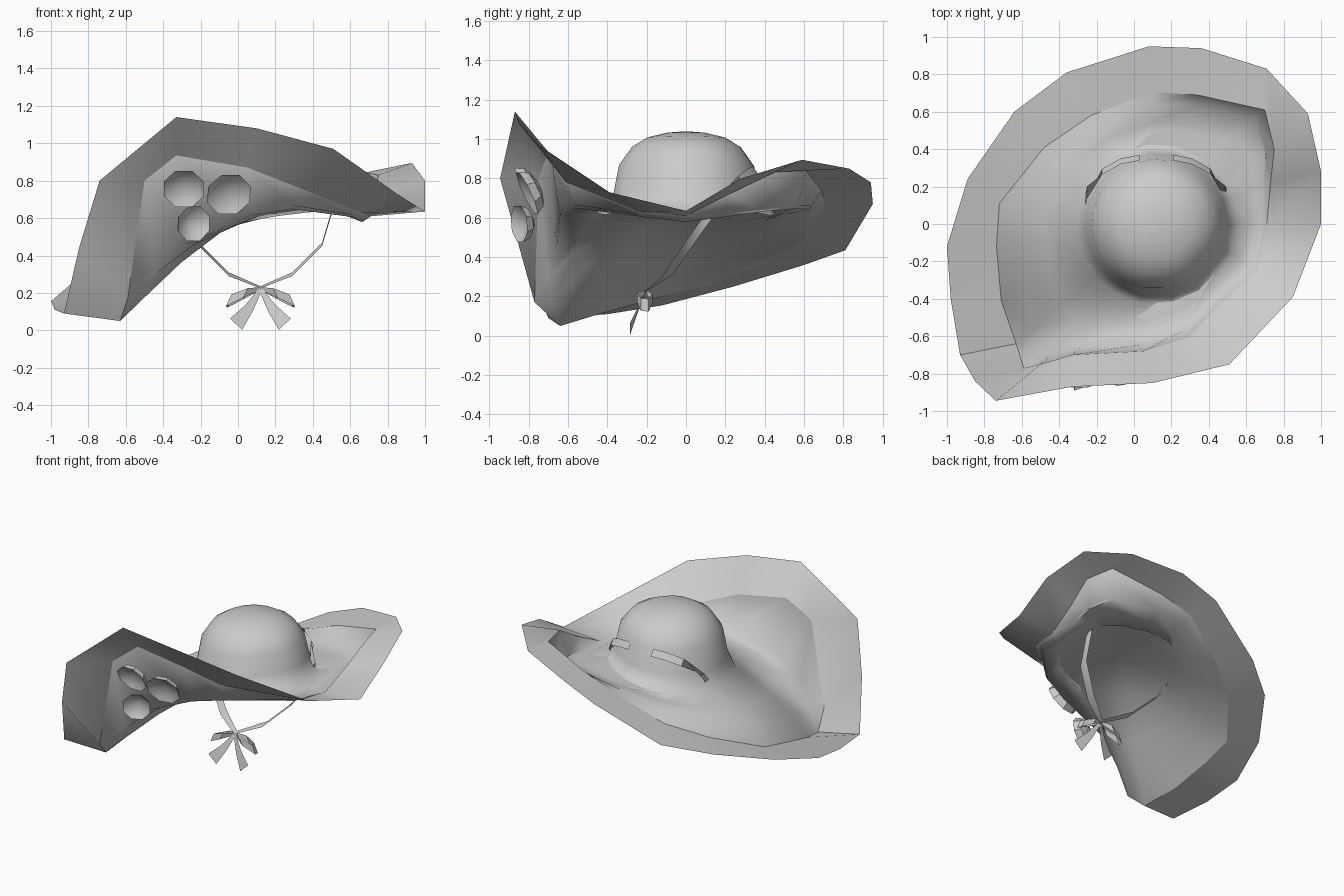
import bpy, bmesh
from math import sin, cos, pi, atan2, radians
from mathutils import Vector, Matrix

if "Cube" in bpy.data.objects:
    bpy.data.objects.remove(bpy.data.objects["Cube"])

CX, CY = 0.12, 0.0          # crown centre


def make(name, verts, faces, angle=60):
    me = bpy.data.meshes.new(name)
    me.from_pydata([tuple(v) for v in verts], [], faces)
    bm = bmesh.new()
    bm.from_mesh(me)
    bmesh.ops.recalc_face_normals(bm, faces=bm.faces)
    bm.to_mesh(me)
    bm.free()
    ob = bpy.data.objects.new(name, me)
    bpy.context.collection.objects.link(ob)
    bpy.context.view_layer.objects.active = ob
    for o in bpy.context.selected_objects:
        o.select_set(False)
    ob.select_set(True)
    bpy.ops.object.shade_smooth_by_angle(angle=radians(angle))
    return ob


def loft(name, rings, angle=60, tip=None):
    """Skin closed rings of equal length, optionally closed by a tip point."""
    n = len(rings[0])
    verts = [v for r in rings for v in r]
    faces = [(a * n + i, a * n + (i + 1) % n, (a + 1) * n + (i + 1) % n, (a + 1) * n + i)
             for a in range(len(rings) - 1) for i in range(n)]
    if tip is not None:
        verts.append(tip)
        k = (len(rings) - 1) * n
        faces += [(k + i, k + (i + 1) % n, len(verts) - 1) for i in range(n)]
    return make(name, verts, faces, angle)


def ribbon(name, path, across):
    """Flat strip: each path point is widened by its own half-width vector."""
    verts = []
    for p, w in zip(path, across):
        verts += [Vector(p) - Vector(w), Vector(p) + Vector(w)]
    faces = [(2 * i, 2 * i + 1, 2 * i + 3, 2 * i + 2) for i in range(len(path) - 1)]
    return make(name, verts, faces, 40)


# Seam where the cloth meets the frill, and the frill's outer edge
seam = [(.71, 0, .61), (.73, .22, .72), (.75, .4, .83), (.70, .61, .84), (.34, .69, .74),
        (.10, .705, .66), (-.23, .58, .47), (-.48, .41, .37), (-.72, .11, .25),
        (-.735, -.12, .2), (-.71, -.41, .12), (-.63, -.64, .05), (-.59, -.77, .17),
        (-.5, -.75, .8), (-.33, -.7, .935), (.05, -.68, .87), (.28, -.61, .78), (.66, -.24, .63)]
edge = [(1, 0, .635), (1, .28, .80), (.93, .59, .895), (.71, .83, .85), (.36, .94, .78),
        (.08, .95, .67), (-.36, .81, .435), (-.64, .6, .36), (-.89, .24, .25),
        (-1, -.12, .155), (-.98, -.4, .11), (-.93, -.70, .09), (-.85, -.84, .44),
        (-.74, -.945, .80), (-.33, -.87, 1.14), (.1, -.85, 1.08), (.51, -.75, .97), (.85, -.39, .73)]
seam, edge = [Vector(p) for p in seam], [Vector(p) for p in edge]


def brim_rings(sag, slope, radius):
    """Rings from the seam in to the crown base, sagging where the brim turns up."""
    base = []
    for i, p in enumerate(seam):
        a = atan2(p.y - CY, p.x - CX) % (2 * pi)
        if i == 0 and a > pi:
            a -= 2 * pi
        a = (a + i * 2 * pi / 18) / 2
        x, y = CX + radius * cos(a), CY + radius * sin(a)
        base.append(Vector((x, y, min(.65, .6 + slope * (x - CX)))))
    rings = [seam]
    for t, k in ((.78, 1), (.4, .5)):
        ring = []
        for b, s, d in zip(base, seam, sag):
            p = b.lerp(s, min(.88, t + max(d, 0) * .5) if k == 1 else t + max(d, 0) * .3)
            p.z = b.z + (s.z - b.z) * t - d * k
            ring.append(p)
        rings.append(ring)
    return rings + [base]


# Upper cloth: brim and crown in one sweep
rings = brim_rings([.02, .08, .15, .13, .05, -.02, -.05, -.06, -.06, -.05, -.05, -.03,
                    .05, .4, .36, .18, .08, .02], .12, .43)
base = rings[-1]
for f, h in ((.88, .25), (.81, .6), (.65, .82), (.46, .93), (.22, .985)):
    rings.append([Vector((CX + (b.x - CX) * f, CY + (b.y - CY) * f, b.z + (1.04 - b.z) * h))
                  for b in base])
loft("hat_cloth", rings, 75, (CX, CY, 1.04))

# Lining closing the underside
lining = brim_rings([.04, .1, .16, .15, .07, .01, -.02, -.03, -.03, -.02, 0, 0,
                     .08, .45, .4, .2, .1, .03], .2, .36)
loft("lining", lining, 75, (CX, CY, .63))

# Frill around the brim
loft("brim_frill", [seam, edge], 50)

# Ribbon over the back of the crown and down to the chin, and the bow halves
strap = [(.21, .355, .84), (.31, .335, .83), (.41, .28, .79), (.49, .17, .68), (.5, .13, .63),
         (.45, .01, .46), (.29, -.1, .3), (.12, -.2, .23)]
strap_w = [(0, -.015, .022)] * 3 + [(0, .032, .01)] * 4 + [(0, .015, .006)]
loop = [(.13, -.21, .22), (.2, -.25, .2), (.29, -.23, .16), (.28, -.19, .155),
        (.2, -.17, .19), (.13, -.2, .22)]
loop_w = [(0, 0, .01), (-.012, 0, .025), (-.015, 0, .032), (-.015, 0, .032),
          (-.012, 0, .025), (0, 0, .01)]
tail = [(.12, -.21, .22), (.18, -.25, .12), (.25, -.285, .033)]
tail_w = [(.008, 0, .005), (.02, 0, .016), (.032, 0, .03)]
for side, sx in (("right", 1), ("left", -1)):
    for part, pts, ws in (("chin_strap", strap, strap_w), ("bow_loop", loop, loop_w),
                          ("bow_tail", tail, tail_w)):
        ribbon(f"{part}_{side}",
               [(CX + sx * (p[0] - CX), p[1], p[2]) for p in pts],
               [(sx * w[0], w[1], w[2]) for w in ws])

# Cup flowers on the turned-up front, each an eight-sided bowl with a hollow centre
profile = [(.35, .06), (.8, .035), (1, -.01), (.75, .01)]
for n, (loc, r, tilt, turn) in enumerate([((-.29, -.82, .76), .115, 25, 0),
                                          ((-.05, -.80, .73), .125, 25, 10),
                                          ((-.24, -.84, .57), .10, 5, 25)]):
    m = (Matrix.Translation(loc) @ Matrix.Rotation(radians(turn), 4, 'Z')
         @ Matrix.Rotation(radians(tilt), 4, 'X'))
    fr = [[m @ Vector((r * f * cos((i + .5) * pi / 4), d, r * f * sin((i + .5) * pi / 4)))
           for i in range(8)] for f, d in profile]
    loft(f"flower_{n + 1}", fr, 35, m @ Vector((0, .04, 0)))
